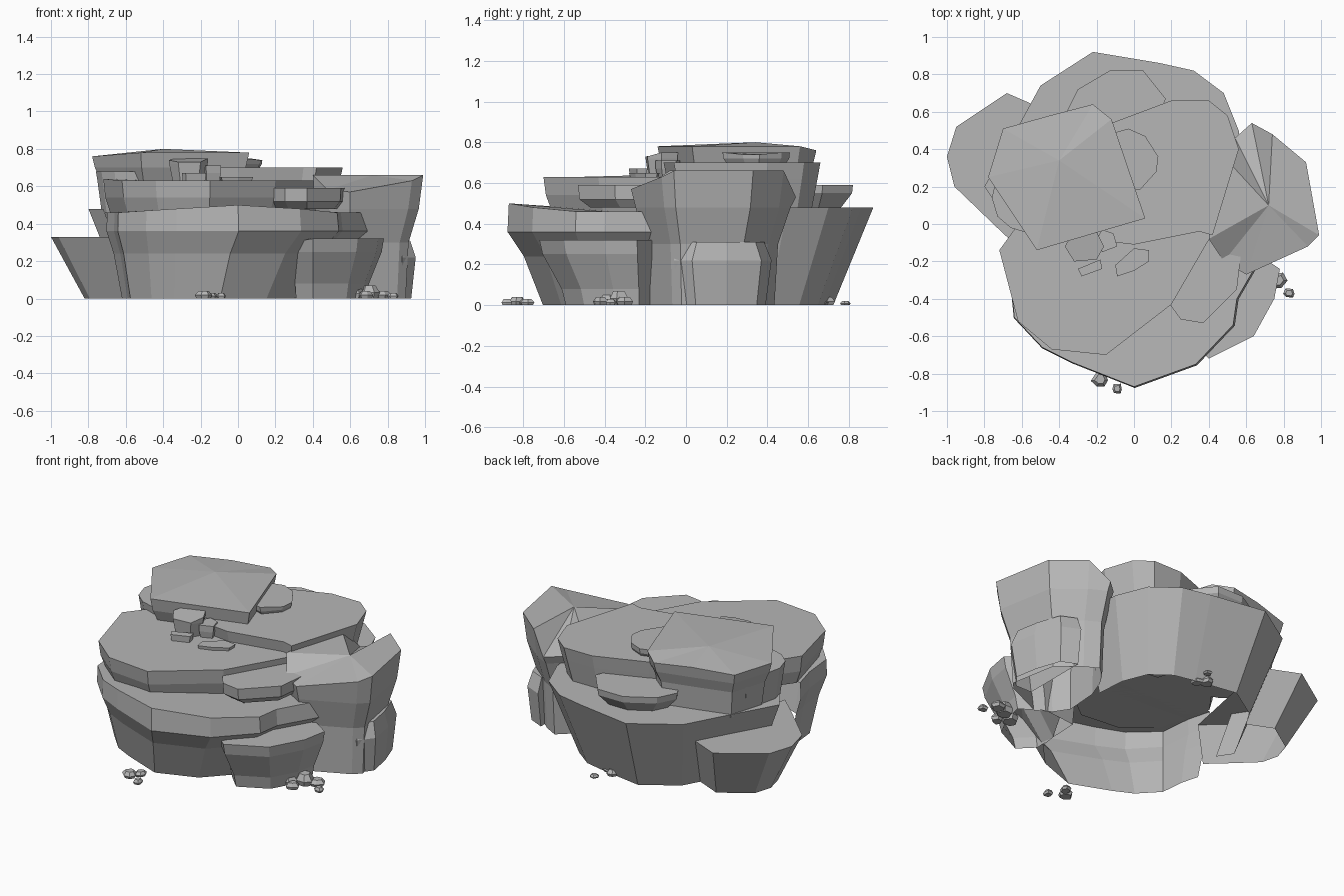
import bpy
import bmesh
import math
import random

random.seed(4)
UNIT = 0.01  # outlines are written in hundredths

default_cube = bpy.data.objects.get("Cube")
if default_cube:
    bpy.data.objects.remove(default_cube, do_unlink=True)

stone = bpy.data.materials.new("grey stone")
stone.use_nodes = True
stone_colour = (0.47, 0.47, 0.47, 1)
stone.diffuse_color = stone_colour
stone.node_tree.nodes["Principled BSDF"].inputs["Base Color"].default_value = stone_colour


def signed_area(outline):
    following = outline[1:] + outline[:1]
    return sum(a[0] * b[1] - b[0] * a[1] for a, b in zip(outline, following))


# Stacks scaled copies of a top outline; layers are (height, scale), bottom first.
# A third number on a point lifts the rim there; a peak fans the top into facets.
# Hollow rocks have no underside; open_back omits the wall closing the outline.
def rock(name, outline, centre, layers, hollow=False, open_back=False, peak=None):
    if signed_area(outline) < 0:
        outline = outline[::-1]
    bm = bmesh.new()
    rings = []
    for height, scale in layers:
        is_top = (height, scale) == layers[-1]
        ring = []
        for point in outline:
            lift = point[2] if len(point) > 2 and is_top else 0
            x = centre[0] + (point[0] - centre[0]) * scale
            y = centre[1] + (point[1] - centre[1]) * scale
            ring.append(bm.verts.new((x * UNIT, y * UNIT, (height + lift) * UNIT)))
        rings.append(ring)
    count = len(outline)
    walls = count - 1 if open_back else count
    for lower, upper in zip(rings, rings[1:]):
        for i in range(walls):
            j = (i + 1) % count
            bm.faces.new((lower[i], lower[j], upper[j], upper[i]))
    rim = rings[-1]
    if peak:
        tip = bm.verts.new([value * UNIT for value in peak])
        for i in range(count):
            bm.faces.new((rim[i], rim[(i + 1) % count], tip))
    else:
        bm.faces.new(rim)
    if not hollow:
        bm.faces.new(rings[0][::-1])
    mesh = bpy.data.meshes.new(name)
    bm.to_mesh(mesh)
    bm.free()
    mesh.materials.append(stone)
    obj = bpy.data.objects.new(name, mesh)
    bpy.context.collection.objects.link(obj)


# Small irregular stone with a chamfered top
def pebble(name, x, y, radius, height, sides=6):
    outline = []
    for i in range(sides):
        angle = math.tau * i / sides + random.uniform(-0.2, 0.2)
        reach = radius * random.uniform(0.8, 1.1)
        outline.append((x + reach * math.cos(angle), y + reach * math.sin(angle)))
    rock(name, outline, (x, y), [(0, 0.8), (height * 0.45, 1), (height, 0.6)])


# Ground ring of big hollow rocks
rock("front_rock",
     [(-70, -15, -2), (-66, -30, -2), (-64, -50, -2), (-49, -66, -1), (-33, -74), (0, -87, 2),
      (33, -75), (53, -54, -2), (55, -40, -2), (70, -14, -2)],
     (-38, -20), [(0, 0.75), (24, 0.89), (36, 1.01), (48, 1)], hollow=True, open_back=True)

rock("back_rock",
     [(58, 25), (56, 50), (48, 70), (32, 82), (14, 86), (-22, 92), (-50, 74), (-62, 52),
      (-80, 20), (-72, 8)],
     (0, 10), [(0, 0.76), (48, 1)], hollow=True, open_back=True)

rock("left_rock",
     [(-45, 60), (-68, 70), (-95, 52), (-100, 36), (-96, 20), (-70, -5), (-60, -14)],
     (-42, 22), [(0, 0.69), (33, 1)], hollow=True, open_back=True)

rock("front_right_ledge",
     [(28, -60, -2), (40, -72), (64, -60), (75, -40), (78, -24), (60, -12), (30, -15)],
     (40, -20), [(0, 0.75), (8, 0.79), (25, 0.97), (32, 1)], hollow=True)

rock("right_rock",
     [(40, -8), (48, -20, -8), (60, -27, -9), (93, -12, -3), (99, -6), (92, 33), (74, 48),
      (63, 54, -13), (54, 46, -13), (48, 36), (42, 20)],
     (60, 10), [(0, 0.76), (30, 0.8), (48, 0.94), (66, 1)], hollow=True,
     peak=(72, 10, 66))

rock("right_low_rock",
     [(75, -6), (88, -6), (95, 3), (92, 20), (86, 37), (75, 42)],
     (75, 18), [(0, 0.88), (22, 1), (31, 0.85)], hollow=True)

# Stacked slabs
rock("front_slab",
     [(-72, -14, 1), (-62, -52), (-44, -67), (-15, -70), (20, -43), (42, -5), (30, 25), (-40, 30)],
     (-20, -10), [(46, 0.93), (54, 0.98), (63, 1)])

rock("front_right_slab",
     [(17, -40), (25, -51), (37, -53), (55, -35), (57, -18), (50, 0), (20, 0)],
     (36, -20), [(48, 0.82), (52, 0.98), (59, 1)])

rock("back_slab",
     [(-36, 60), (-30, 72), (-13, 82), (5, 82), (17, 67), (10, 50), (-30, 50)],
     (-10, 60), [(47, 0.7), (55, 0.98), (59, 1)])

rock("upper_platform",
     [(-25, -8), (0, -11), (35, -4), (42, -6), (56, 40), (50, 58), (40, 66), (20, 66),
      (-12, 54), (-40, 40)],
     (10, 30), [(45, 0.87), (62, 0.96), (70, 1)])

rock("left_support",
     [(-76, 14), (-73, 4), (-66, -2), (-53, -6), (-40, 40), (-70, 40)],
     (-55, 15), [(46, 0.85), (63, 0.96), (68, 1)])

rock("top_slab",
     [(-52, -14), (-78, 25, -2), (-70, 51, -2), (-45, 58, -1), (-22, 64, -2), (-12, 56), (6, 3)],
     (-40, 28), [(46, 0.82), (63, 0.88), (70, 0.96), (78, 1)], peak=(-40, 34, 80))

# Loose stones on the slabs
rock("block_stone",
     [(-37, -12, -1), (-33, -5), (-20, -4), (-16, -12), (-20, -19, -2), (-32, -20, -2)],
     (-26, -12), [(62, 0.8), (72, 0.98), (75, 1)])
rock("block_step",
     [(-30, -24), (-28, -28), (-17, -24), (-18, -19)],
     (-24, -23), [(62, 0.9), (67, 1)])
rock("side_stone",
     [(-20, -8), (-17, -3), (-11, -5), (-9, -12), (-17, -15)],
     (-15, -9), [(62, 0.8), (67, 0.98), (71, 1)])
rock("flat_stone",
     [(-10, -22), (-9, -28), (0, -25), (8, -20), (8, -14), (0, -13)],
     (0, -20), [(62, 0.9), (65, 1)])
rock("top_flat_stone",
     [(-10, 49), (-3, 51), (6, 47), (13, 36, -1), (12, 28, -1), (3, 18), (-10, 22)],
     (0, 35), [(69, 0.85), (72, 0.98), (75, 1)])

# Pebbles scattered around the foot
for number, spot in enumerate([(-18, -83, 5, 4), (-9, -88, 3, 3), (-14, -78, 4, 3),
                               (62, -38, 6, 6), (70, -33, 6, 7), (77, -30, 5, 4),
                               (83, -37, 3, 3), (68, -42, 4, 4),
                               (3, 69, 5, 4), (8, 66, 4, 3), (10, 78, 3, 2)]):
    pebble(f"pebble_{number}", *spot)
